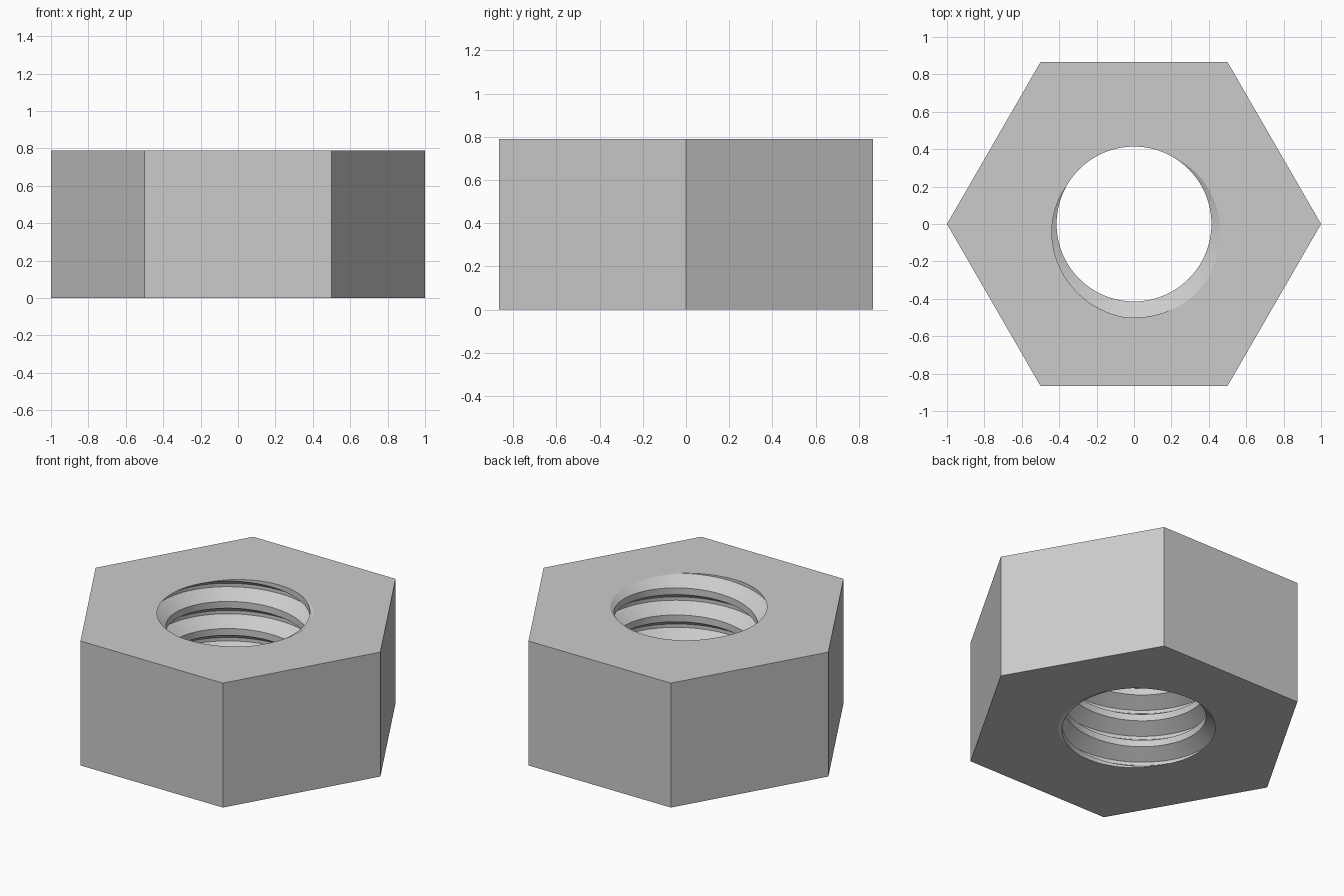
import bpy
import bmesh
from math import cos, sin, pi, radians

cube = bpy.data.objects.get("Cube")
if cube:
    bpy.data.objects.remove(cube, do_unlink=True)

HEIGHT = 0.79
PITCH = 0.172
MINOR, MAJOR = 0.414, 0.5
STEPS = 96                     # segments per thread turn
START = radians(-75)           # angle where the groove meets the top face
FIRST_TURN, TURNS = -6, 8

# Groove outline: (height in pitches, radius)
PROFILE = [(-3 / 8, MINOR), (-1 / 16, MAJOR), (1 / 16, MAJOR), (3 / 8, MINOR)]

steel = bpy.data.materials.new("light_grey_steel")
steel.use_nodes = True
grey = (0.6, 0.6, 0.6, 1.0)
steel.diffuse_color = grey
bsdf = next(n for n in steel.node_tree.nodes if n.type == 'BSDF_PRINCIPLED')
bsdf.inputs["Base Color"].default_value = grey
bsdf.inputs["Roughness"].default_value = 0.5

bm = bmesh.new()

# Threaded bore: right-handed helical sweep of the groove outline
columns = []
for i in range(STEPS * TURNS + 1):
    turn = FIRST_TURN + i / STEPS
    angle = START + 2 * pi * turn
    columns.append([bm.verts.new((r * cos(angle), r * sin(angle),
                                  HEIGHT + PITCH * (turn + z)))
                    for z, r in PROFILE])
for i in range(STEPS * (TURNS - 1)):
    a = columns[i] + [columns[i + STEPS][0]]
    b = columns[i + 1] + [columns[i + 1 + STEPS][0]]
    for j in range(len(PROFILE)):
        bm.faces.new((a[j], b[j], b[j + 1], a[j + 1]))

# Trim the thread flush with both ends of the nut
for level, direction in ((0, -1), (HEIGHT, 1)):
    bmesh.ops.bisect_plane(bm, geom=bm.verts[:] + bm.edges[:] + bm.faces[:],
                           plane_co=(0, 0, level), plane_no=(0, 0, direction),
                           clear_outer=True)
bmesh.ops.remove_doubles(bm, verts=bm.verts[:], dist=0.00005)
rims = [e for e in bm.edges if e.is_boundary]

# Six outer sides
rings = [[bm.verts.new((cos(k * pi / 3), sin(k * pi / 3), z)) for k in range(6)]
         for z in (0, HEIGHT)]
low, high = rings
for k in range(6):
    n = (k + 1) % 6
    bm.faces.new((low[k], low[n], high[n], high[k]))

# Flat end faces between the hexagon and the bore
for ring, level, direction in ((low, 0, -1), (high, HEIGHT, 1)):
    edges = [e for e in rims if all(abs(v.co.z - level) < 0.001 for v in e.verts)]
    edges += [bm.edges.get((ring[k], ring[(k + 1) % 6])) for k in range(6)]
    bmesh.ops.triangle_fill(bm, edges=edges, use_beauty=True,
                            normal=(0, 0, direction))
bmesh.ops.recalc_face_normals(bm, faces=bm.faces[:])

mesh = bpy.data.meshes.new("hex_nut")
bm.to_mesh(mesh)
bm.free()
mesh.materials.append(steel)
nut = bpy.data.objects.new("hex_nut", mesh)
bpy.context.collection.objects.link(nut)

# Smooth thread, crisp edges
bpy.ops.object.select_all(action='DESELECT')
nut.select_set(True)
bpy.context.view_layer.objects.active = nut
bpy.ops.object.shade_smooth_by_angle(angle=radians(28))
